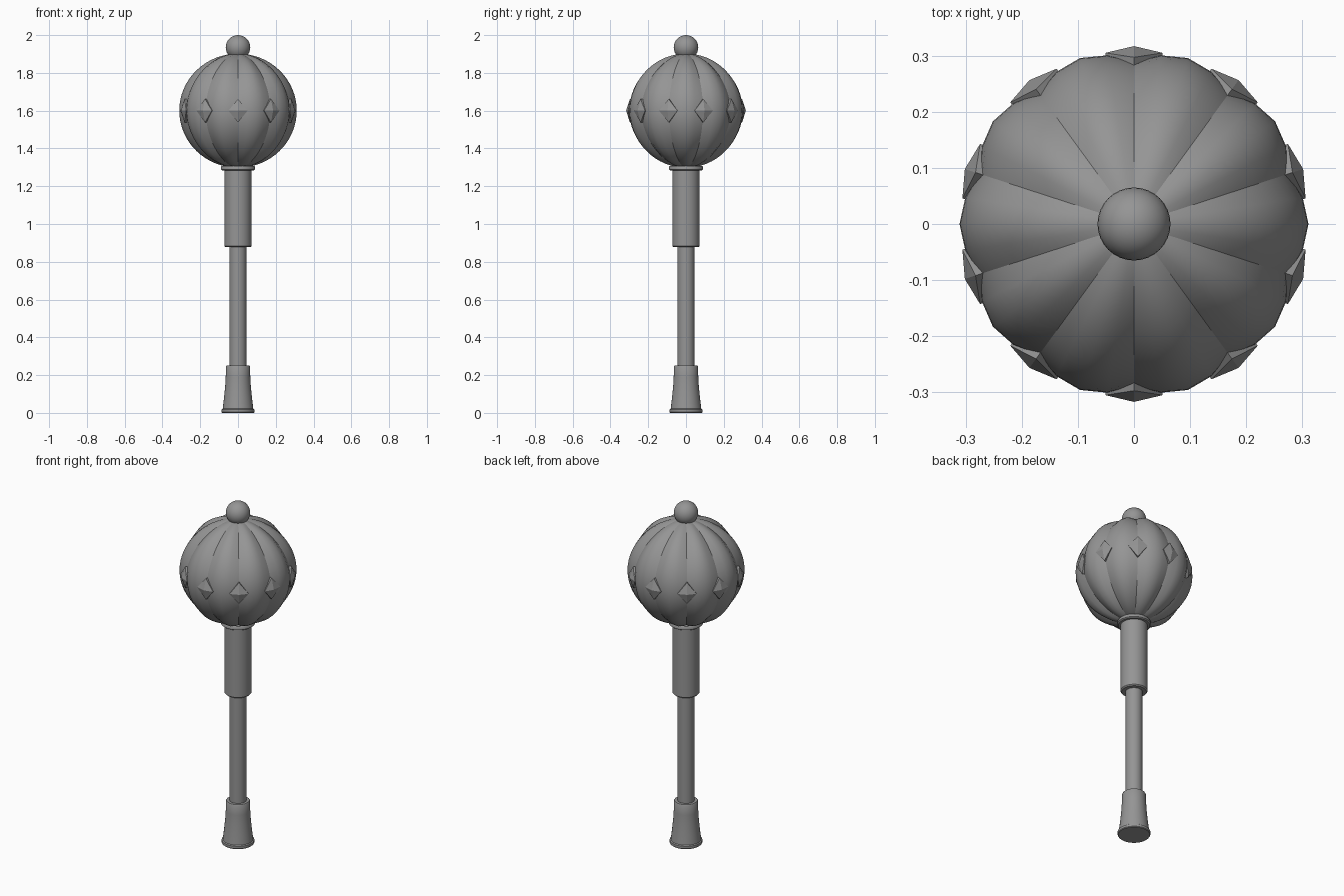
import bpy, bmesh, math
from mathutils import Vector

cube = bpy.data.objects.get("Cube")
if cube:
    bpy.data.objects.remove(cube)

steel = bpy.data.materials.new("grey_steel")
steel.use_nodes = True
GREY = (0.3, 0.3, 0.3, 1)
steel.diffuse_color = GREY
steel.node_tree.nodes["Principled BSDF"].inputs["Base Color"].default_value = GREY


def finish(name, bm, angle=None):
    bmesh.ops.recalc_face_normals(bm, faces=bm.faces)
    mesh = bpy.data.meshes.new(name)
    bm.to_mesh(mesh)
    bm.free()
    mesh.materials.append(steel)
    obj = bpy.data.objects.new(name, mesh)
    bpy.context.collection.objects.link(obj)
    if angle:
        bpy.ops.object.select_all(action='DESELECT')
        obj.select_set(True)
        bpy.context.view_layer.objects.active = obj
        bpy.ops.object.shade_smooth_by_angle(angle=math.radians(angle))
    return obj


def loft(bm, rings):
    """Skin a stack of closed rings and cap both ends."""
    rings = [[bm.verts.new(p) for p in ring] for ring in rings]
    n = len(rings[0])
    for a, b in zip(rings, rings[1:]):
        for i in range(n):
            j = (i + 1) % n
            bm.faces.new((a[i], a[j], b[j], b[i]))
    bm.faces.new(rings[0])
    bm.faces.new(rings[-1])


def turned(name, profile, n=32):
    """Lathe a (radius, height) profile around z."""
    bm = bmesh.new()
    loft(bm, [[(r * math.cos(math.tau * i / n), r * math.sin(math.tau * i / n), z)
               for i in range(n)] for r, z in profile])
    return finish(name, bm, 35)


# Handle
turned("pommel", [(.084, 0), (.087, .004), (.087, .018), (.081, .022), (.074, .08),
                  (.068, .14), (.065, .19), (.064, .245), (.061, .25)])
turned("shaft", [(.045, .2), (.045, .9)])
turned("sleeve", [(.066, .878), (.072, .884), (.072, 1.3)])
turned("collar", [(.084, 1.284), (.091, 1.289), (.091, 1.3), (.086, 1.308)])

# Lobed head: ten ribs with creases between them, deeper towards the poles
LOBES, STEPS, RINGS = 10, 4, 32
HEAD_Z, RIDGE = 1.6, .311
rings = []
for k in range(1, RINGS):
    lat = math.pi * (k / RINGS - .5)
    depth = .065 + .13 * math.sin(lat) ** 2
    ring = []
    for i in range(LOBES * STEPS):
        t = abs((i + STEPS // 2) % STEPS - STEPS // 2) / (STEPS / 2)
        a = math.tau * i / (LOBES * STEPS)
        r = RIDGE * math.cos(lat) * (1 - depth * t ** 1.6)
        ring.append((r * math.cos(a), r * math.sin(a), HEAD_Z + .302 * math.sin(lat)))
    rings.append(ring)
bm = bmesh.new()
loft(bm, rings)
# Keep the crease lines sharp
head = finish("lobed_head", bm)
for poly in head.data.polygons:
    poly.use_smooth = True
for edge in head.data.edges:
    ids = [v % (LOBES * STEPS) for v in edge.vertices]
    edge.use_edge_sharp = ids[0] == ids[1] and ids[0] % STEPS == STEPS // 2

# Top knob
bm = bmesh.new()
bmesh.ops.create_uvsphere(bm, u_segments=32, v_segments=16, radius=.065)
bmesh.ops.translate(bm, verts=bm.verts, vec=(0, 0, 1.935))
finish("top_knob", bm, 60)

# Diamond studs seated in the creases
for k in range(LOBES):
    a = math.tau * (k + .5) / LOBES
    out, side = Vector((math.cos(a), math.sin(a), 0)), Vector((-math.sin(a), math.cos(a), 0))
    bm = bmesh.new()

    def point(r, s, h):
        return bm.verts.new(out * r + side * s + Vector((0, 0, HEAD_Z + h)))

    corners = [(.305, .051, 0), (.297, 0, .062), (.305, -.051, 0), (.297, 0, -.062)]
    rim = [point(*c) for c in corners]
    base = [point(r - .014, s, h) for r, s, h in corners]
    tip, root = point(.317, 0, 0), point(.285, 0, 0)
    for i in range(4):
        j = (i + 1) % 4
        bm.faces.new((rim[i], rim[j], tip))
        bm.faces.new((base[j], base[i], root))
        bm.faces.new((base[i], base[j], rim[j], rim[i]))
    finish(f"stud_{k + 1}", bm)
